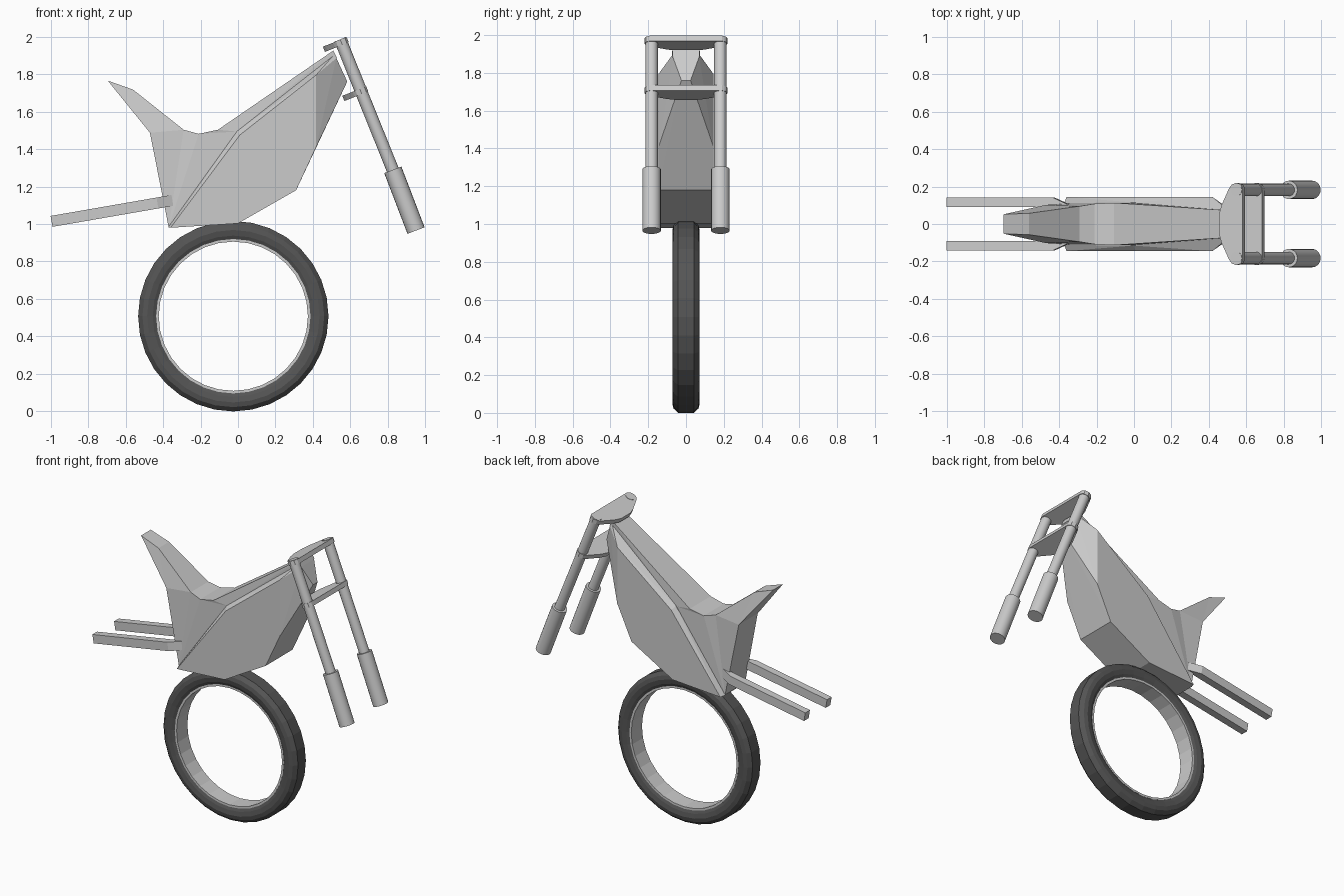
import bpy, bmesh
from math import pi, cos, sin
from mathutils import Vector

if "Cube" in bpy.data.objects:
    bpy.data.objects.remove(bpy.data.objects["Cube"])

rubber = bpy.data.materials.new("rubber")
rubber.diffuse_color = (0.09, 0.09, 0.09, 1)
rubber.use_nodes = True
rubber.node_tree.nodes["Principled BSDF"].inputs["Base Color"].default_value = rubber.diffuse_color


def finish(name, bm, mat=None):
    bmesh.ops.recalc_face_normals(bm, faces=bm.faces)
    me = bpy.data.meshes.new(name)
    bm.to_mesh(me)
    bm.free()
    ob = bpy.data.objects.new(name, me)
    bpy.context.collection.objects.link(ob)
    if mat:
        me.materials.append(mat)
    return ob


def ring(name, profile, n=32, centre=(-0.025, 0, 0.508), mat=None):
    """Revolve a closed (radius, y) profile about the y axis."""
    bm = bmesh.new()
    c = Vector(centre)
    loops = [[bm.verts.new(c + Vector((r * sin(2 * pi * i / n), y, r * cos(2 * pi * i / n))))
              for r, y in profile] for i in range(n)]
    m = len(profile)
    for i in range(n):
        a, b = loops[i], loops[(i + 1) % n]
        for j in range(m):
            k = (j + 1) % m
            bm.faces.new((a[j], a[k], b[k], b[j]))
    return finish(name, bm, mat)


def mirrored(half):
    return half + [(r, -y) for r, y in reversed(half)]


def tube(name, a, b, r, n=20):
    bm = bmesh.new()
    a, b = Vector(a), Vector(b)
    d = b - a
    bmesh.ops.create_cone(bm, cap_ends=True, segments=n, radius1=r, radius2=r, depth=d.length)
    bmesh.ops.transform(bm, matrix=d.to_track_quat('Z', 'Y').to_matrix().to_4x4(), verts=bm.verts)
    bmesh.ops.translate(bm, vec=(a + b) / 2, verts=bm.verts)
    ob = finish(name, bm)
    for p in ob.data.polygons:
        p.use_smooth = len(p.vertices) == 4
    ob.data.set_sharp_from_angle(angle=pi / 6)


def prism(name, outline, offset):
    """Extrude a closed outline of 3D points by an offset."""
    bm = bmesh.new()
    a = [bm.verts.new(p) for p in outline]
    b = [bm.verts.new(Vector(p) + Vector(offset)) for p in outline]
    bm.faces.new(a)
    bm.faces.new(b)
    for i in range(len(a)):
        j = (i + 1) % len(a)
        bm.faces.new((a[i], a[j], b[j], b[i]))
    return finish(name, bm)


# wheel: tyre and rim
ring("tyre", mirrored([(0.408, 0.055), (0.43, 0.066), (0.46, 0.072), (0.485, 0.066), (0.508, 0.042)]), mat=rubber)
ring("rim", mirrored([(0.398, 0.058), (0.412, 0.058)]))

# lower body: faceted convex block
body = [(-0.36, .145, 0.98), (0, .145, 1.003), (0.31, .145, 1.18), (0.417, .145, 1.41),
        (0.417, .145, 1.795), (0.01, .145, 1.475), (0.583, .024, 1.76), (0.525, .07, 1.885),
        (-0.372, .112, 0.983), (-0.005, .115, 1.495), (0.508, .07, 1.898)]
bm = bmesh.new()
for x, y, z in body:
    bm.verts.new((x, y, z))
    bm.verts.new((x, -y, z))
bmesh.ops.convex_hull(bm, input=bm.verts)
bmesh.ops.dissolve_limit(bm, angle_limit=0.02, verts=bm.verts, edges=bm.edges)
finish("body", bm)

# seat and tank: silhouette with a half width at every point
pts = dict(a=(-0.695, .052, 1.765), b=(-0.56, .057, 1.717), c=(-0.29, .095, 1.503),
           d=(-0.21, .108, 1.481), e=(-0.107, .113, 1.503), f=(0.508, .072, 1.925),
           i=(0.528, .07, 1.885), p=(-0.005, .112, 1.493), g=(-0.37, .108, 0.982),
           h=(-0.47, .102, 1.487))
bm = bmesh.new()
L = {k: bm.verts.new(v) for k, v in pts.items()}
R = {k: bm.verts.new((v[0], -v[1], v[2])) for k, v in pts.items()}
for tri in ("abh", "bch", "chg", "cdg", "dpg", "dep", "efp", "fip"):
    bm.faces.new([L[k] for k in tri])
    bm.faces.new([R[k] for k in reversed(tri)])
loop = "abcdefipgh"
for k, m in zip(loop, loop[1:] + loop[0]):
    bm.faces.new((L[k], R[k], R[m], L[m]))
finish("seat_and_tank", bm)

# swing arms with slanted front ends
for s, side in ((1, "left"), (-1, "right")):
    bm = bmesh.new()
    rows = []
    for x, z, yo in ((-0.995, 1.014, .142), (-0.43, 1.112, .142), (-0.35, 1.126, .105)):
        rows.append([bm.verts.new((x + dx, s * y, z + dz)) for y, dx, dz in
                     ((.092, -.005, .029), (yo, -.005, .029), (yo, .005, -.029), (.092, .005, -.029))])
    for a, b in zip(rows, rows[1:]):
        for j in range(4):
            k = (j + 1) % 4
            bm.faces.new((a[j], a[k], b[k], b[j]))
    bm.faces.new(rows[0])
    bm.faces.new(rows[-1])
    finish("swing_arm_" + side, bm)

# front fork legs
top, mid, low = Vector((0.545, 0, 1.985)), Vector((0.826, 0, 1.289)), Vector((0.95, 0, 0.965))
axis = (low - top).normalized()
for s, side in ((1, "left"), (-1, "right")):
    off = Vector((0, 0.182 * s, 0))
    tube("fork_tube_" + side, top + off, mid + axis * 0.05 + off, 0.033)
    tube("fork_slider_" + side, mid + off, low + off, 0.049)

# fork clamps: plates across the legs with a rounded outline
half = [(.037, .19), (.026, .211), (0, .22), (-.025, .211), (-.042, .19), (-.085, .10), (-.1, .05)]
outline = half + [(u, -y) for u, y in reversed(half)]
across = Vector((-axis.z, 0, axis.x))
for name, z in (("upper_clamp", 1.983), ("lower_clamp", 1.721)):
    c = top + axis * ((z - top.z) / axis.z)
    prism(name, [c + across * u + Vector((0, y, 0)) for u, y in outline], axis * 0.03)
